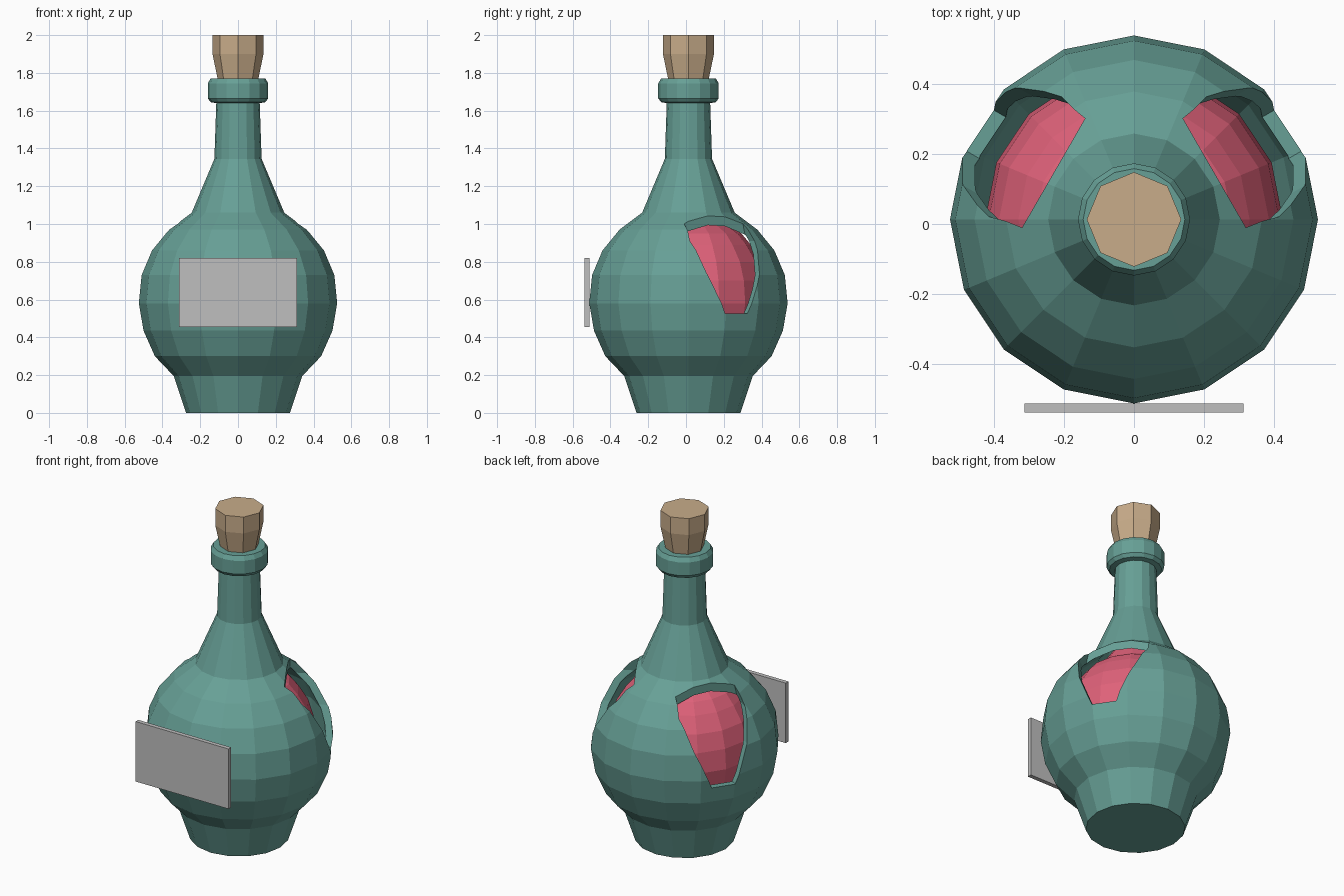
import bpy, bmesh, math
from mathutils import Vector

if "Cube" in bpy.data.objects:
    bpy.data.objects.remove(bpy.data.objects["Cube"])

CY = 0.013  # bottle axis offset in y


def material(name, rgb):
    m = bpy.data.materials.new(name)
    m.diffuse_color = (*rgb, 1)
    m.use_nodes = True
    m.node_tree.nodes["Principled BSDF"].inputs["Base Color"].default_value = m.diffuse_color
    return m


glass = material("teal_glass", (0.135, 0.35, 0.305))
cork_mat = material("cork_tan", (0.578, 0.413, 0.254))
potion = material("pink_liquid", (0.745, 0.122, 0.195))
grey = material("label_grey", (0.52, 0.52, 0.52))


def finish(name, bm, mat):
    bmesh.ops.recalc_face_normals(bm, faces=bm.faces)
    me = bpy.data.meshes.new(name)
    bm.to_mesh(me)
    bm.free()
    me.materials.append(mat)
    ob = bpy.data.objects.new(name, me)
    bpy.context.collection.objects.link(ob)
    return ob


def lathe(name, profile, sides, mat):
    """Revolve (radius, z) points and cap both ends."""
    bm = bmesh.new()
    rings = []
    for r, z in profile:
        angles = [2 * math.pi * i / sides for i in range(sides)]
        rings.append([bm.verts.new((r * math.cos(a), CY + r * math.sin(a), z)) for a in angles])
    for a, b in zip(rings, rings[1:]):
        for i in range(sides):
            j = (i + 1) % sides
            bm.faces.new((a[i], a[j], b[j], b[i]))
    bm.faces.new(rings[0])
    bm.faces.new(rings[-1])
    return finish(name, bm, mat)


# Hollow bottle: outer wall up, then inner wall down
outer = [(0.275, 0), (0.34, 0.195), (0.44, 0.30), (0.5, 0.435), (0.525, 0.58),
         (0.51, 0.73), (0.455, 0.86), (0.365, 0.97), (0.245, 1.06), (0.125, 1.345),
         (0.115, 1.64), (0.145, 1.645), (0.16, 1.665), (0.16, 1.745), (0.145, 1.77)]
inner = [(0.09, 1.77), (0.085, 1.355), (0.21, 1.04), (0.34, 0.935), (0.42, 0.84),
         (0.47, 0.72), (0.485, 0.58), (0.462, 0.445), (0.41, 0.325), (0.31, 0.225),
         (0.245, 0.04)]
bottle = lathe("bottle", outer + inner, 16, glass)

# Shield-shaped openings on both sides, toward the back
half = [(0.07, 0.525), (0.16, 0.74), (0.2, 0.91), (0.18, 1.0), (0.18, 1.25)]
outline = half + [(-t, z) for t, z in reversed(half)]
for side in (1, -1):
    n = Vector((side * math.cos(math.radians(30)), 0.5, 0))
    tan = Vector((-side * 0.5, math.cos(math.radians(30)), 0))
    bm = bmesh.new()
    loops = []
    for d in (0.265, 0.8):
        loops.append([bm.verts.new(Vector((0, CY, z)) + n * d + tan * t) for t, z in outline])
    for loop in loops:
        bm.faces.new(loop)
    for i in range(len(outline)):
        j = (i + 1) % len(outline)
        bm.faces.new((loops[0][i], loops[0][j], loops[1][j], loops[1][i]))
    cutter = finish("opening_cutter", bm, glass)
    cutter.hide_render = True
    mod = bottle.modifiers.new("opening", 'BOOLEAN')
    mod.operation = 'DIFFERENCE'
    mod.solver = 'EXACT'
    mod.object = cutter
    bpy.context.view_layer.objects.active = bottle
    bpy.ops.object.modifier_apply(modifier=mod.name)
    bpy.data.objects.remove(cutter)

# Liquid body inside the bottle
lathe("liquid", [(0.22, 0.22), (0.34, 0.33), (0.4, 0.45), (0.425, 0.58), (0.415, 0.7),
                 (0.385, 0.8), (0.33, 0.89), (0.28, 0.95), (0.2, 1.0), (0.1, 1.15)], 16, potion)

# Cork stopper
lathe("cork", [(0.085, 1.6), (0.108, 1.77), (0.135, 1.9), (0.135, 2.0)], 8, cork_mat)

# Blank front label plate
bm = bmesh.new()
bmesh.ops.create_cube(bm, size=1)
bmesh.ops.scale(bm, vec=(0.626, 0.026, 0.365), verts=bm.verts)
bmesh.ops.translate(bm, vec=(0, -0.525, 0.638), verts=bm.verts)
finish("label", bm, grey)
